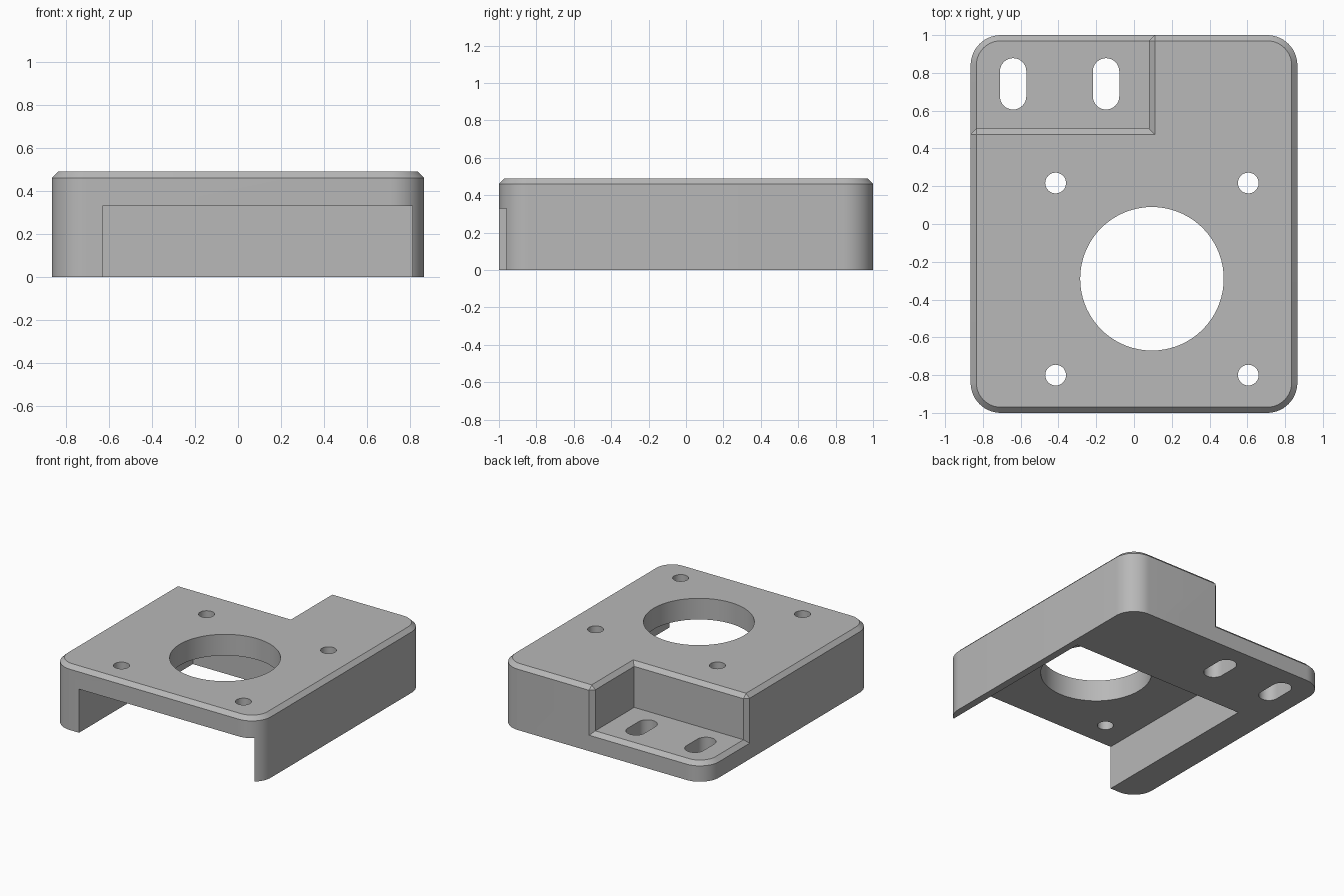
import bpy, bmesh
from math import cos, sin, pi

if "Cube" in bpy.data.objects:
    bpy.data.objects.remove(bpy.data.objects["Cube"], do_unlink=True)

HX, HY, TOP = 0.865, 1.0, 0.49   # half width, half depth, height
R, CH = 0.16, 0.03               # corner radius, chamfer
FLANGE = 0.15                    # mounting flange thickness
NX, NY = 0.08, 0.505             # walls of the corner step

grey = bpy.data.materials.new("plain_grey")
grey.use_nodes = True
grey.diffuse_color = (0.48, 0.48, 0.48, 1)
grey.node_tree.nodes["Principled BSDF"].inputs["Base Color"].default_value = grey.diffuse_color


def arc(cx, cy, r, start, sweep, n):
    return [(cx + r * cos(start + sweep * i / n), cy + r * sin(start + sweep * i / n))
            for i in range(n + 1)]


def corner(sx, sy, start):
    """Rounded outer corner, counter-clockwise."""
    return arc(sx * (HX - R), sy * (HY - R), R, start, pi / 2, 14)


def circle(cx, cy, r, n):
    return arc(cx, cy, r, 0, 2 * pi, n)[:-1]


def slot(cx, cy, r, half):
    return arc(cx, cy + half, r, 0, pi, 16) + arc(cx, cy - half, r, pi, pi, 16)


def rect(x0, x1, y0, y1):
    return [(x0, y0), (x1, y0), (x1, y1), (x0, y1)]


def prism(name, outline, z0, z1, chamfer=None):
    """Extrude an outline; chamfer(edge) picks edges to bevel."""
    bm = bmesh.new()
    face = bm.faces.new([bm.verts.new((x, y, z0)) for x, y in outline])
    out = bmesh.ops.extrude_face_region(bm, geom=[face])
    for v in out["geom"]:
        if isinstance(v, bmesh.types.BMVert):
            v.co.z = z1
    bmesh.ops.recalc_face_normals(bm, faces=bm.faces)
    if chamfer:
        edges = [e for e in bm.edges if chamfer(*[v.co for v in e.verts])]
        bmesh.ops.bevel(bm, geom=edges, offset=CH, offset_type='OFFSET',
                        segments=1, profile=0.5, affect='EDGES')
        bmesh.ops.recalc_face_normals(bm, faces=bm.faces)
    mesh = bpy.data.meshes.new(name)
    bm.to_mesh(mesh)
    bm.free()
    mesh.materials.append(grey)
    ob = bpy.data.objects.new(name, mesh)
    bpy.context.collection.objects.link(ob)
    return ob


def combine(target, tool, operation):
    mod = target.modifiers.new(operation.lower(), 'BOOLEAN')
    mod.operation, mod.object, mod.solver = operation, tool, 'EXACT'
    bpy.context.view_layer.objects.active = target
    bpy.ops.object.modifier_apply(modifier=mod.name)
    bpy.data.objects.remove(tool, do_unlink=True)


def near(v, x, y):
    return abs(v.x - x) < 1e-4 and abs(v.y - y) < 1e-4


# Main body: rounded block with one corner stepped away
outline = (corner(1, -1, -pi / 2) + corner(1, 1, 0)
           + [(NX, HY), (NX, NY), (-HX, NY)] + corner(-1, -1, pi))


def body_chamfer(a, b):
    on_top = min(a.z, b.z) > TOP - 1e-4
    step_end = any(near(a, x, y) and near(b, x, y) for x, y in ((NX, HY), (-HX, NY)))
    return on_top or step_end


body = prism("mounting_bracket", outline, 0, TOP, body_chamfer)


# Thin flange in the stepped corner, chamfered on its outer rim
def rim(a, b):
    def outer(v):
        return v.y > 0.41 and v.x < 0.39
    return min(a.z, b.z) > FLANGE - 1e-4 and (outer(a) or outer(b)) \
        and not (a.x > 0.39 and b.x > 0.39) and not (a.y < 0.41 and b.y < 0.41)


flange = prism("flange", [(-HX, 0.4), (0.4, 0.4), (0.4, HY)] + corner(-1, 1, pi / 2),
               0, FLANGE, rim)
combine(body, flange, 'UNION')

# Pocket underneath, open to the front
combine(body, prism("pocket", rect(-0.63, 0.81, -1.2, 0.36), -0.2, 0.33), 'DIFFERENCE')

# Large bore, four screw holes and two slots
holes = [circle(0.095, -0.29, 0.38, 72)]
holes += [circle(x, y, 0.055, 32) for x in (-0.415, 0.605) for y in (-0.8, 0.217)]
holes += [slot(x, 0.742, 0.07, 0.066) for x in (-0.64, -0.148)]
for shape in holes:
    combine(body, prism("hole", shape, -0.2, 0.8), 'DIFFERENCE')

# Smooth the rounds, keep the edges crisp
bpy.ops.object.select_all(action='DESELECT')
body.select_set(True)
bpy.context.view_layer.objects.active = body
bpy.ops.object.shade_smooth_by_angle(angle=pi / 7)
